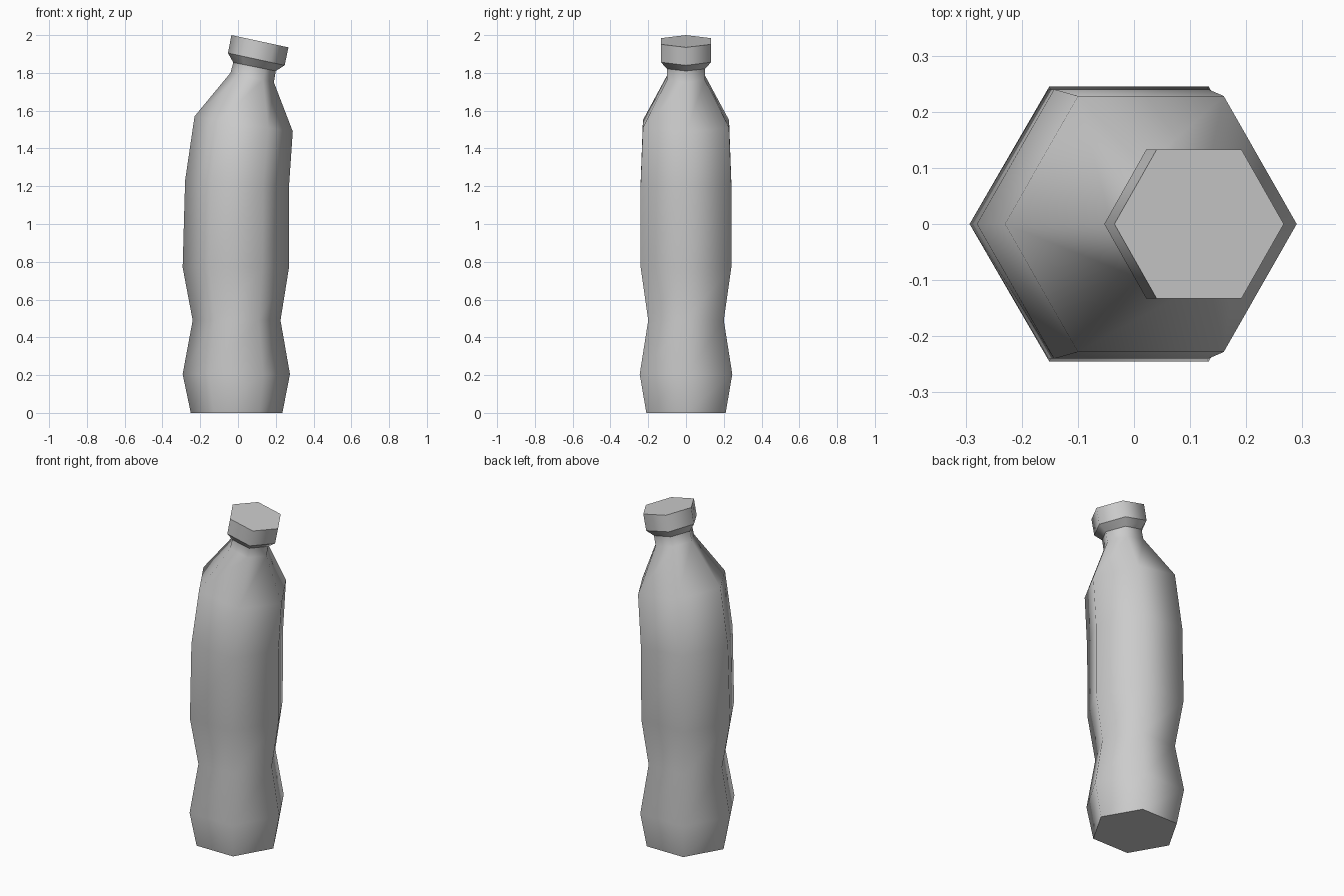
import bpy, bmesh, math
from mathutils import Vector

cube = bpy.data.objects.get("Cube")
if cube:
    bpy.data.objects.remove(cube, do_unlink=True)

SIDES = 6

plastic = bpy.data.materials.new("grey plastic")
plastic.use_nodes = True
grey = (0.6, 0.6, 0.6, 1)
plastic.diffuse_color = grey
plastic.node_tree.nodes["Principled BSDF"].inputs["Base Color"].default_value = grey


def loft(name, sections, closed, sharp):
    """Loft tilted hexagons; a section is (left x, left z, right x, right z, half depth)."""
    bm = bmesh.new()
    rings = []
    for lx, lz, rx, rz, depth in sections:
        left, right = Vector((lx, 0, lz)), Vector((rx, 0, rz))
        mid, half = (left + right) / 2, (right - left) / 2
        across = Vector((0, depth / math.sin(math.pi / 3), 0))
        angles = [math.tau * i / SIDES for i in range(SIDES)]
        rings.append([bm.verts.new(mid + half * math.cos(a) + across * math.sin(a))
                      for a in angles])
    for low, high in zip(rings, rings[1:]):
        for i in range(SIDES):
            j = (i + 1) % SIDES
            bm.faces.new((low[i], low[j], high[j], high[i])).smooth = True
    # End disc: the base of the bottle or the top of the cap
    bm.faces.new(rings[closed] if closed else rings[closed][::-1])
    for r in sharp:
        for i in range(SIDES):
            bm.edges.get((rings[r][i], rings[r][(i + 1) % SIDES])).smooth = False
    mesh = bpy.data.meshes.new(name)
    bm.to_mesh(mesh)
    bm.free()
    mesh.materials.append(plastic)
    obj = bpy.data.objects.new(name, mesh)
    bpy.context.collection.objects.link(obj)
    return obj


# Neck rim shared by the body and the cap
rim = (-0.025, 1.855, 0.20, 1.81, 0.10)

# Body: pinched waist, with shoulders and neck leaning sideways
loft("bottle_body", [
    (-0.25, 0, 0.235, 0, 0.21),
    (-0.293, 0.205, 0.275, 0.205, 0.245),
    (-0.24, 0.49, 0.225, 0.49, 0.20),
    (-0.293, 0.77, 0.27, 0.77, 0.24),
    (-0.28, 1.23, 0.27, 1.20, 0.24),
    (-0.23, 1.57, 0.29, 1.49, 0.228),
    (-0.04, 1.80, 0.19, 1.75, 0.10),
    rim,
], closed=0, sharp=[0])

# Cap: flared underside, straight wall and flat top
loft("bottle_cap", [
    rim,
    (-0.053, 1.905, 0.247, 1.84, 0.133),
    (-0.035, 2.0, 0.267, 1.935, 0.133),
], closed=-1, sharp=[1, 2])
